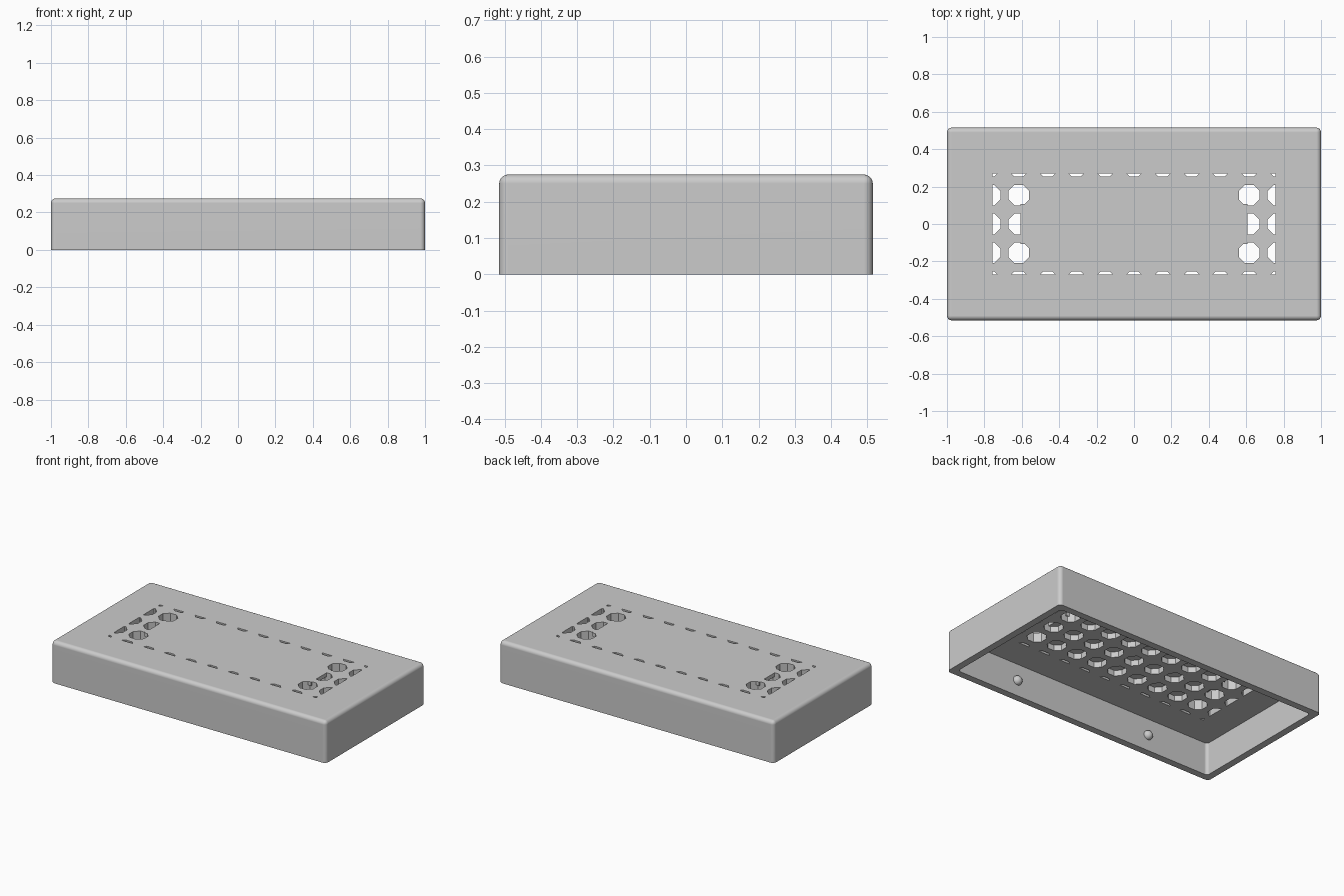
import bpy, bmesh, math

cube = bpy.data.objects.get("Cube")
if cube:
    bpy.data.objects.remove(cube, do_unlink=True)

LENGTH, WIDTH, HEIGHT = 2.0, 1.03, 0.275
WALL, CEILING, POCKET_TOP = 0.046, 0.213, 0.25
PITCH, APOTHEM = 0.154, 0.055

grey = bpy.data.materials.new("grey plastic")
grey.use_nodes = True
grey.diffuse_color = (0.6, 0.6, 0.6, 1)
grey.node_tree.nodes["Principled BSDF"].inputs["Base Color"].default_value = (0.6, 0.6, 0.6, 1)


def add_object(name, bm):
    mesh = bpy.data.meshes.new(name)
    bmesh.ops.recalc_face_normals(bm, faces=bm.faces)
    bm.to_mesh(mesh)
    bm.free()
    mesh.materials.append(grey)
    obj = bpy.data.objects.new(name, mesh)
    bpy.context.collection.objects.link(obj)
    return obj


def box(name, sx, sy, z0, z1, radius=0, round_top=False):
    """Centred box with optional rounded upright (and top) edges."""
    bm = bmesh.new()
    bmesh.ops.create_cube(bm, size=1)
    for v in bm.verts:
        v.co = (v.co.x * sx, v.co.y * sy, z0 if v.co.z < 0 else z1)
    if radius:
        edges = [e for e in bm.edges
                 if abs(e.verts[0].co.z - e.verts[1].co.z) > 0.01
                 or (round_top and min(v.co.z for v in e.verts) > z0 + 0.01)]
        bmesh.ops.bevel(bm, geom=edges, offset=radius, segments=5,
                        profile=0.5, affect='EDGES')
    return add_object(name, bm)


def combine(target, tool, operation):
    """Apply a boolean and discard the tool."""
    mod = target.modifiers.new("cut", 'BOOLEAN')
    mod.operation, mod.object, mod.solver = operation, tool, 'EXACT'
    bpy.context.view_layer.objects.active = target
    bpy.ops.object.modifier_apply(modifier=mod.name)
    bpy.data.objects.remove(tool, do_unlink=True)


# Octagonal vent prisms on a square grid
bm = bmesh.new()
for i in range(-5, 6):
    for j in range(-2, 3):
        ring = []
        for k in range(8):
            a = math.pi / 8 + k * math.pi / 4
            r = APOTHEM / math.cos(math.pi / 8)
            ring.append(bm.verts.new((i * PITCH + r * math.cos(a),
                                      j * PITCH + r * math.sin(a), CEILING - 0.05)))
        face = bm.faces.new(ring)
        top = bmesh.ops.extrude_face_region(bm, geom=[face])["geom"]
        for v in top:
            if isinstance(v, bmesh.types.BMVert):
                v.co.z = HEIGHT + 0.05
vents = add_object("vent_cutter", bm)

# Trim the grid to its rectangle, and keep the middle vents blind
combine(vents, box("grid_limit", 1.514, 0.54, 0, 0.5), 'INTERSECT')
combine(vents, box("cap_long", 1.214, 0.214, POCKET_TOP, 0.6), 'DIFFERENCE')
combine(vents, box("cap_wide", 1.09, 0.47, POCKET_TOP, 0.7), 'DIFFERENCE')

# Open-bottomed cover shell
cover = box("cover", LENGTH, WIDTH, 0, HEIGHT, 0.025, True)
cavity = box("cavity_cutter", LENGTH - 2 * WALL, WIDTH - 2 * WALL, -0.1, CEILING, 0.02)
combine(cover, cavity, 'DIFFERENCE')
combine(cover, vents, 'DIFFERENCE')

# Snap bumps inside the long walls
parts = [cover]
for side, y in (("front", -1), ("back", 1)):
    for hand, x in (("right", -1), ("left", 1)):
        bm = bmesh.new()
        bmesh.ops.create_uvsphere(bm, u_segments=24, v_segments=12, radius=0.03)
        bump = add_object(f"snap_bump_{side}_{hand}", bm)
        bump.location = (x * 0.5, y * (WIDTH / 2 - WALL), 0.102)
        parts.append(bump)

# Smooth rounded edges, crisp flats
for obj in parts:
    bpy.ops.object.select_all(action='DESELECT')
    obj.select_set(True)
    bpy.context.view_layer.objects.active = obj
    bpy.ops.object.shade_smooth_by_angle(angle=math.radians(30))
weighted = cover.modifiers.new("flat_normals", 'WEIGHTED_NORMAL')
weighted.keep_sharp = True
